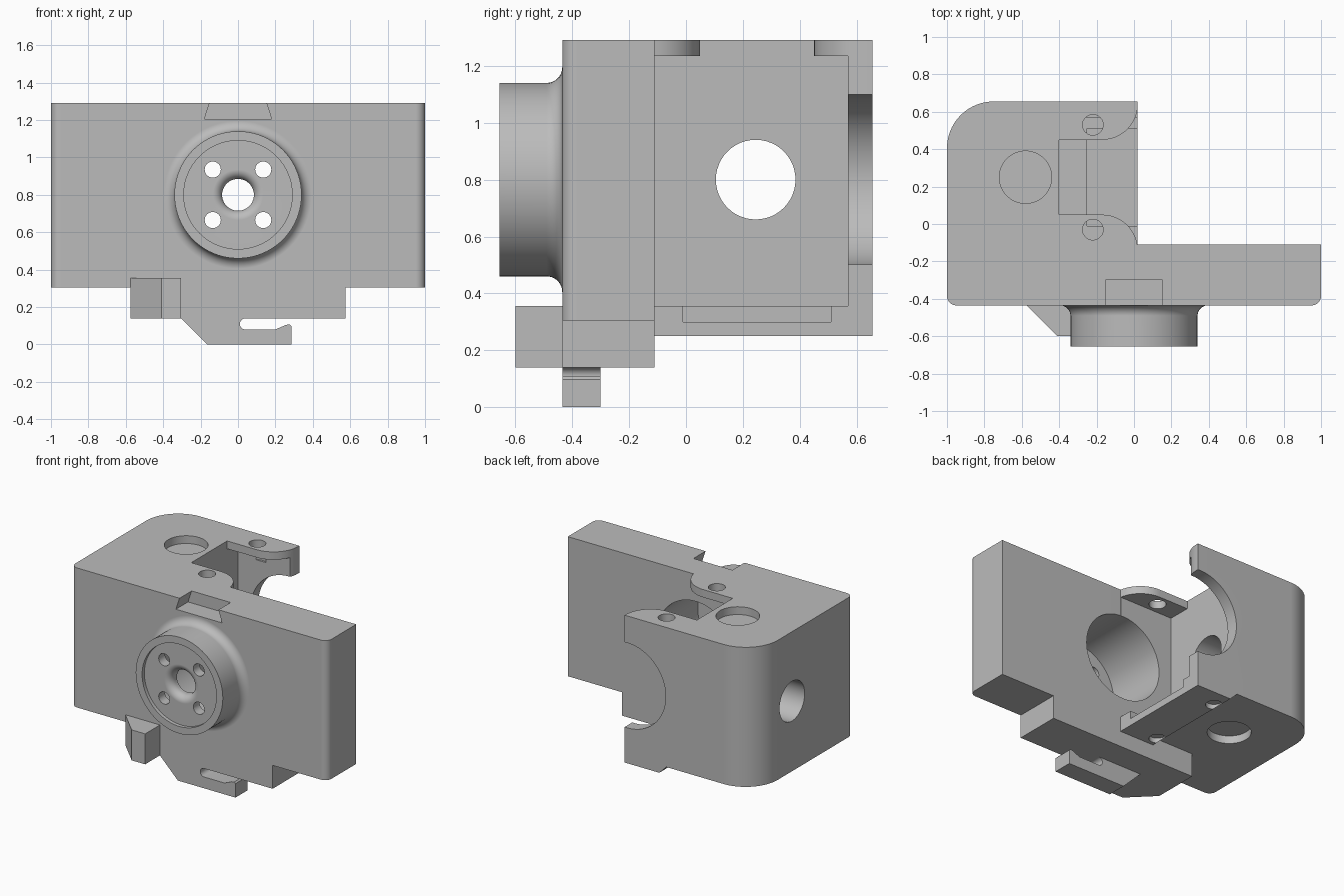
import bpy, bmesh, math
from mathutils import Vector, Matrix

cube = bpy.data.objects.get("Cube")
if cube:
    bpy.data.objects.remove(cube, do_unlink=True)

AXIS_Z = 0.8          # height of the main bore
TOP, BASE = 1.29, 0.305

gray = bpy.data.materials.new("plain_gray")
gray.use_nodes = True
color = (0.5, 0.5, 0.5, 1)
gray.diffuse_color = color
gray.node_tree.nodes["Principled BSDF"].inputs["Base Color"].default_value = color


def finish(bm, name):
    bmesh.ops.recalc_face_normals(bm, faces=bm.faces)
    mesh = bpy.data.meshes.new(name)
    bm.to_mesh(mesh)
    bm.free()
    mesh.materials.append(gray)
    obj = bpy.data.objects.new(name, mesh)
    bpy.context.collection.objects.link(obj)
    return obj


def arc(cx, cy, r, start, end, steps=12):
    angles = [math.radians(start + (end - start) * i / steps) for i in range(steps + 1)]
    return [(cx + r * math.cos(a), cy + r * math.sin(a)) for a in angles]


def prism(name, points, axis, low, high):
    """Extrude a 2D outline along an axis."""
    place = {"x": lambda u, v, w: (w, u, v),
             "y": lambda u, v, w: (u, w, v),
             "z": lambda u, v, w: (u, v, w)}[axis]
    bm = bmesh.new()
    face = bm.faces.new([bm.verts.new(place(u, v, low)) for u, v in points])
    grown = bmesh.ops.extrude_face_region(bm, geom=[face])["geom"]
    shift = Vector(place(0, 0, high - low))
    bmesh.ops.translate(bm, vec=shift, verts=[g for g in grown if isinstance(g, bmesh.types.BMVert)])
    return finish(bm, name)


def box(name, x0, x1, y0, y1, z0, z1):
    return prism(name, [(x0, y0), (x1, y0), (x1, y1), (x0, y1)], "z", z0, z1)


def drill(axis, u, v, r, low, high):
    return prism("drill", arc(u, v, r, 0, 360, 48)[:-1], axis, low, high)


def lathe(name, profile):
    """Revolve (radius, y) points around the bore axis."""
    bm = bmesh.new()
    verts = [bm.verts.new((r, y, 0)) for r, y in profile]
    edges = [bm.edges.new(pair) for pair in zip(verts, verts[1:])]
    bmesh.ops.spin(bm, geom=verts + edges, cent=(0, 0, 0), axis=(0, 1, 0),
                   angle=math.tau, steps=80, use_duplicate=False)
    bmesh.ops.remove_doubles(bm, verts=bm.verts, dist=0.0001)
    bmesh.ops.transform(bm, matrix=Matrix.Translation((0, 0, AXIS_Z)), verts=bm.verts)
    return finish(bm, name)


# Main body: front plate and rear housing in one L-shaped outline
body = prism("carriage_body",
             arc(-0.95, -0.385, 0.05, 180, 270) + arc(0.95, -0.385, 0.05, 270, 360)
             + [(1, -0.11), (0.02, -0.11), (0.02, 0.655)]
             + arc(-0.75, 0.405, 0.25, 90, 180, 20), "z", BASE, TOP)


def combine(tool, operation):
    mod = body.modifiers.new("combine", "BOOLEAN")
    mod.operation = operation
    mod.solver = "EXACT"
    mod.object = tool
    tool.hide_render = True
    bpy.context.view_layer.update()
    graph = bpy.context.evaluated_depsgraph_get()
    mesh = bpy.data.meshes.new_from_object(body.evaluated_get(graph))
    body.modifiers.clear()
    body.data = mesh
    bpy.data.objects.remove(tool, do_unlink=True)


# Added parts: floor slab, lower skirt, wedge, belt hook and round boss
hook = ([(-0.305, 0.2), (-0.305, 0.14), (-0.165, 0), (0.285, 0), (0.285, 0.098),
         (0.275, 0.108), (0.255, 0.104), (0.2, 0.08)]
        + arc(0.04, 0.11, 0.03, 270, 90) + [(0.04, 0.2)])
boss = ([(0, -0.655), (0.34, -0.655)] + arc(0.395, -0.49, 0.055, 180, 90, 10)
        + [(0.395, -0.4), (0, -0.4)])
for part in (
    prism("slab", [(0.02, 0.25), (-0.25, 0.25), (-0.305, BASE), (-0.305, 0.33), (0.02, 0.33)],
          "y", -0.11, 0.655),
    box("skirt", -0.575, 0.575, -0.435, -0.11, 0.14, 0.33),
    prism("wedge", [(-0.575, -0.4), (-0.575, -0.435), (-0.41, -0.6), (-0.305, -0.6),
                    (-0.305, -0.4)], "z", 0.14, 0.355),
    prism("hook", hook, "y", -0.435, -0.3),
    lathe("boss", boss),
):
    combine(part, "UNION")

# Housing pocket, floor recess and flared opening in the roof
notch = ([(-0.4, 0.05)] + arc(-0.17, -0.14, 0.19, 90, 9)
         + [(0.1, -0.11), (0.1, 0.65)] + arc(-0.17, 0.64, 0.19, 0, -90) + [(-0.4, 0.45)])
cuts = [
    box("pocket", -0.4, 0.1, -0.11, 0.57, 0.355, 1.235),
    box("recess", -0.25, 0.1, -0.01, 0.51, 0.3, 0.4),
    prism("notch", notch, "z", 0.9, 1.4),
]

# Main bore, rounded centre hole and shallow face recess
cuts.append(lathe("bore", [(0, -0.7), (0.29, -0.7), (0.29, -0.63)]
                  + arc(0.135, -0.58, 0.05, 270, 180, 8)
                  + [(0.085, -0.56), (0.3, -0.56), (0.3, 0.8), (0, 0.8)]))

# Four boss holes, dovetail slot and side hole
for sx in (-1, 1):
    for sz in (-1, 1):
        cuts.append(drill("y", sx * 0.135, AXIS_Z + sz * 0.135, 0.043, -0.7, -0.5))
cuts.append(prism("dovetail", [(-0.18, 1.205), (0.18, 1.205), (0.139, 1.33), (-0.139, 1.33)],
                  "y", -0.5, -0.3))
cuts.append(drill("x", 0.245, AXIS_Z, 0.14, -1.1, -0.3))

# Round seats and screw holes, above and below
for low, high in ((1.235, 1.4), (0.2, 0.36)):
    cuts.append(drill("z", -0.58, 0.25, 0.14, low, high))
for y in (-0.03, 0.53):
    cuts.append(drill("z", -0.22, y, 0.055, 1.15, 1.4))
    cuts.append(drill("z", -0.22, y, 0.055, 0.2, 0.285))
for cut in cuts:
    combine(cut, "DIFFERENCE")

# Smooth curved faces, keep crisp edges
bpy.ops.object.select_all(action="DESELECT")
body.select_set(True)
bpy.context.view_layer.objects.active = body
bpy.ops.object.shade_smooth_by_angle(angle=math.radians(30))
weighted = body.modifiers.new("weighted_normals", "WEIGHTED_NORMAL")
weighted.keep_sharp = True
